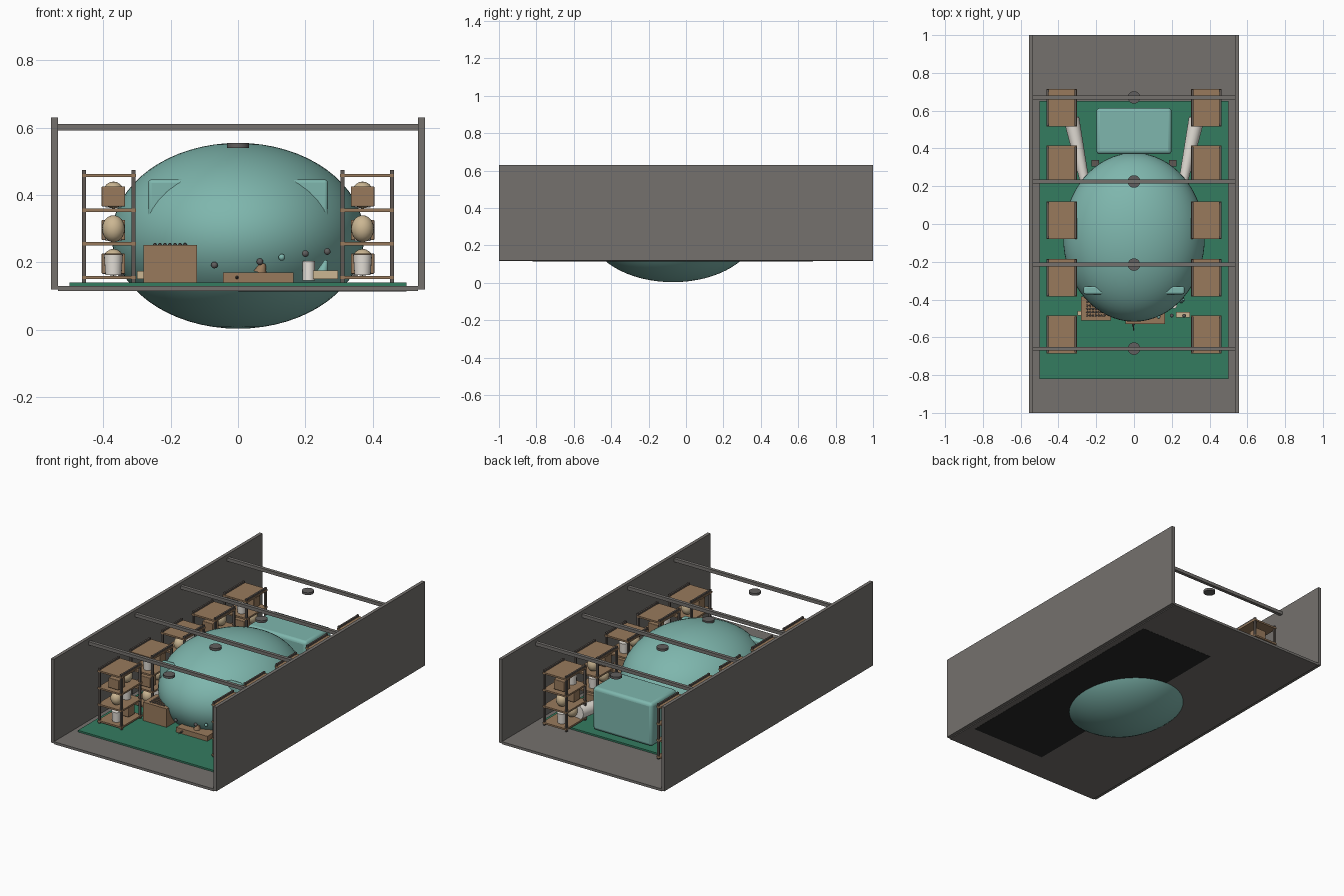
import bpy, math
from mathutils import Vector

if "Cube" in bpy.data.objects:
    bpy.data.objects.remove(bpy.data.objects["Cube"])


def mat(name, rgb):
    m = bpy.data.materials.new(name)
    m.diffuse_color = (*rgb, 1)
    m.use_nodes = True
    m.node_tree.nodes["Principled BSDF"].inputs["Base Color"].default_value = m.diffuse_color
    return m


TEAL = mat("teal", (0.21, 0.47, 0.42))
GREY = mat("warm grey", (0.176, 0.166, 0.155))
DARK = mat("dark metal", (0.12, 0.114, 0.112))
POST = mat("dark bronze", (0.115, 0.098, 0.087))
BLACK = mat("near black", (0.022, 0.022, 0.022))
GREEN = mat("rug green", (0.034, 0.20, 0.117))
WOOD = mat("wood brown", (0.315, 0.195, 0.108))
BEIGE = mat("beige", (0.60, 0.47, 0.29))
WHITE = mat("off white", (0.80, 0.76, 0.70))


def finish(name, m, smooth=False):
    o = bpy.context.object
    o.name = name
    o.data.materials.append(m)
    if smooth:
        bpy.ops.object.shade_smooth_by_angle(angle=math.radians(40))
    return o


def box(name, m, x, y, z, bevel=0):
    """Box from three (min, max) ranges."""
    bpy.ops.mesh.primitive_cube_add(size=1, location=[sum(r) / 2 for r in (x, y, z)])
    o = bpy.context.object
    o.scale = [r[1] - r[0] for r in (x, y, z)]
    bpy.ops.object.transform_apply(location=False, rotation=False)
    if bevel:
        b = o.modifiers.new("bevel", 'BEVEL')
        b.width, b.segments = bevel, 3
    return finish(name, m, bool(bevel))


def ball(name, m, loc, radii, seg=20):
    bpy.ops.mesh.primitive_uv_sphere_add(segments=seg, ring_count=seg // 2, radius=1, location=loc)
    bpy.context.object.scale = radii
    bpy.ops.object.transform_apply(location=False, rotation=False)
    return finish(name, m, True)


def cone(name, m, loc, r1, r2, h, rot=(0, 0, 0)):
    bpy.ops.mesh.primitive_cone_add(vertices=20, radius1=r1, radius2=r2, depth=h,
                                    location=loc, rotation=rot)
    return finish(name, m, True)


# Room shell
box("floor", GREY, (-0.535, 0.535), (-1, 1), (0.115, 0.13))
for s in (-1, 1):
    box("side_wall", GREY, sorted((s * 0.535, s * 0.555)), (-1, 1), (0.12, 0.63))
box("rug", GREEN, (-0.5, 0.5), (-0.82, 0.65), (0.129, 0.14))
box("rug_underlay", BLACK, (0, 0.5), (-0.82, 0.68), (0.114, 0.12))

# Ceiling beams and hanging lamps
for y in (-0.66, -0.215, 0.225, 0.67):
    box("ceiling_beam", GREY, (-0.535, 0.535), (y - 0.01, y + 0.01), (0.591, 0.611))
    cone("lamp", DARK, (0, y, 0.547), 0.033, 0.033, 0.014)

# Large central body with a crossing brow block, and rear block
ball("main_body", TEAL, (0, -0.07, 0.279), (0.375, 0.447, 0.276), 64)
box("brow_block", TEAL, (-0.267, 0.267), (-0.372, -0.33), (0.30, 0.446), 0.01)
box("rear_block", TEAL, (-0.199, 0.199), (0.37, 0.614), (0.145, 0.405), 0.018)
for s in (-1, 1):
    box("rear_foot", POST, (s * 0.205 - 0.02, s * 0.205 + 0.02), (0.305, 0.34), (0.14, 0.18))


def shelf_item(kind, x, y, z):
    if kind == 0:
        cone("white_jar", WHITE, (x, y, z + 0.033), 0.024, 0.028, 0.06)
    elif kind == 1:
        ball("round_pot", BEIGE, (x, y, z + 0.04), (0.034, 0.034, 0.04))
    else:
        box("small_crate", WOOD, (x - 0.035, x + 0.035), (y - 0.03, y + 0.03),
            (z + 0.006, z + 0.066), 0.003)


# Shelf racks along both walls, two items on every shelf
for s in (-1, 1):
    for i, y in enumerate((-0.585, -0.285, 0.02, 0.315, 0.615)):
        for px in (0.31, 0.457):
            box("rack_rail", POST, (s * px - 0.005, s * px + 0.005),
                (y - 0.095, y + 0.095), (0.464, 0.474))
            for py in (y - 0.09, y + 0.09):
                box("rack_post", POST, (s * px - 0.006, s * px + 0.006),
                    (py - 0.006, py + 0.006), (0.14, 0.475))
        for level, z in enumerate((0.155, 0.255, 0.355, 0.458)):
            box("rack_shelf", WOOD, (s * 0.383 - 0.08, s * 0.383 + 0.08),
                (y - 0.1, y + 0.1), (z - 0.005, z + 0.005))
            if level < 3:
                shelf_item((level + i) % 3, s * 0.37, y - 0.05, z + 0.005)
                shelf_item((level + i + 2) % 3, s * 0.37, y + 0.045, z + 0.005)

# Long pale tapered rolls lying between body and racks
for s in (-1, 1):
    a, b = Vector((s * 0.26, 0.22, 0.185)), Vector((s * 0.332, 0.56, 0.195))
    d = b - a
    o = cone("pale_roll", WHITE, (a + b) / 2, 0.024, 0.042, d.length)
    o.rotation_euler = d.to_track_quat('Z', 'Y').to_euler()

# Desk box with a grid of knobs
box("knob_desk", WOOD, (-0.28, -0.122), (-0.51, -0.385), (0.14, 0.252))
for i in range(7):
    for j in range(5):
        ball("knob", POST, (-0.247 + i * 0.015, -0.485 + j * 0.018, 0.252), (0.006,) * 3, 8)
box("side_block", BEIGE, (-0.3, -0.275), (-0.485, -0.46), (0.15, 0.175))

# Low bench and small props at the front
box("low_bench", WOOD, (-0.045, 0.165), (-0.53, -0.44), (0.14, 0.17))
cone("bench_spike", POST, (-0.003, -0.545, 0.155), 0.005, 0.002, 0.04, (math.pi / 2, 0, 0))
cone("small_cone", WOOD, (0.07, -0.485, 0.183), 0.02, 0.008, 0.03, (0, 0.3, 0))
cone("front_jar", WHITE, (0.21, -0.43, 0.175), 0.018, 0.018, 0.058)
box("front_block", BEIGE, (0.223, 0.297), (-0.495, -0.465), (0.15, 0.176))
cone("teal_cone", TEAL, (0.256, -0.40, 0.187), 0.018, 0.005, 0.04, (0, 0.3, 0))
for x, z, m in ((-0.07, 0.192, DARK), (0.065, 0.202, DARK), (0.13, 0.215, TEAL),
                (0.2, 0.226, DARK), (0.265, 0.232, DARK)):
    ball("small_ball", m, (x, -0.485 - max(0, 0.02 - abs(x) * 0.1), z), (0.01,) * 3, 12)
